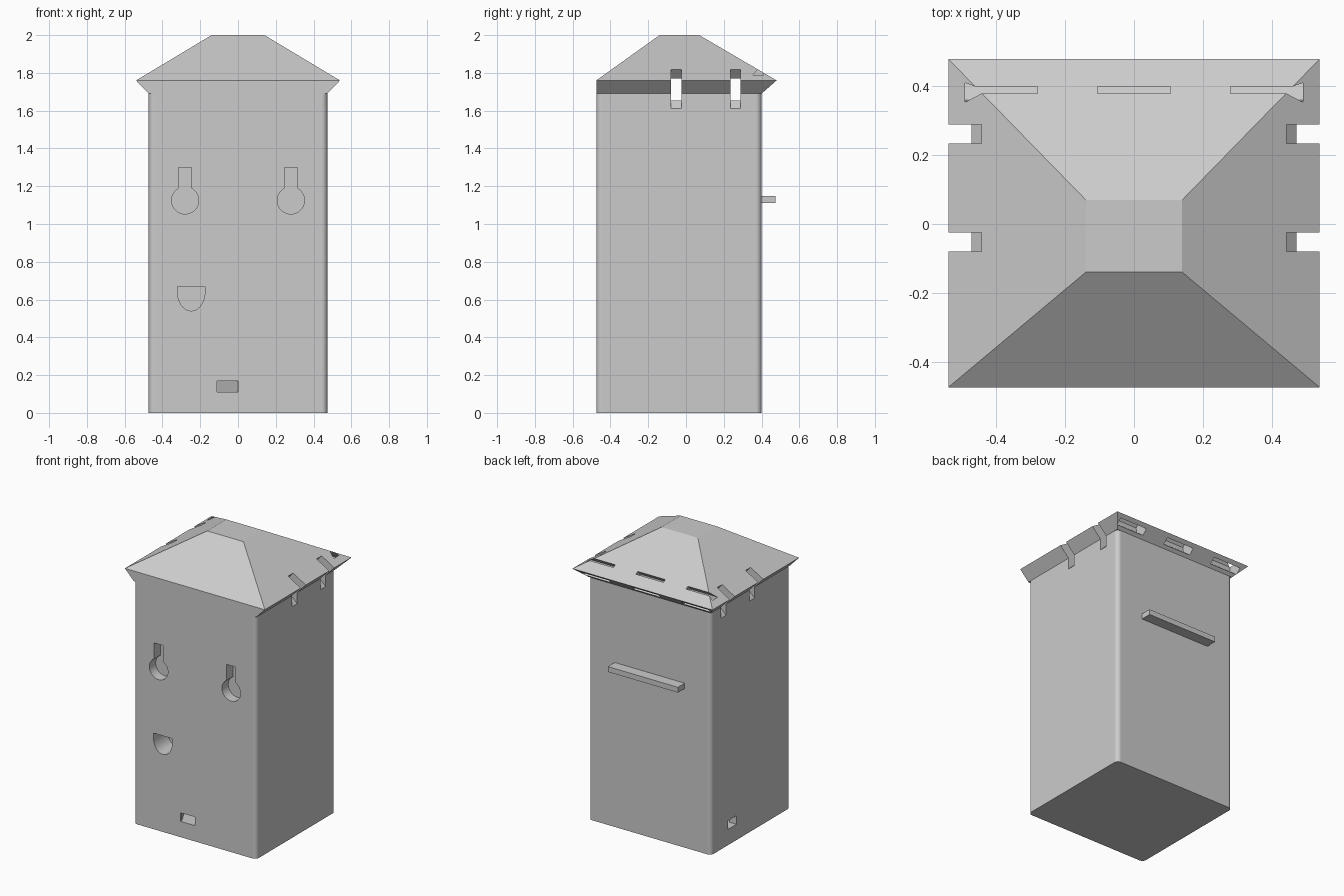
import bpy, bmesh, math

if "Cube" in bpy.data.objects:
    bpy.data.objects.remove(bpy.data.objects["Cube"])

grey = bpy.data.materials.new("light_grey")
grey.diffuse_color = (0.6, 0.6, 0.6, 1)
grey.use_nodes = True
grey.node_tree.nodes["Principled BSDF"].inputs["Base Color"].default_value = grey.diffuse_color


def finish(name, bm):
    bmesh.ops.recalc_face_normals(bm, faces=bm.faces)
    me = bpy.data.meshes.new(name)
    bm.to_mesh(me)
    bm.free()
    me.materials.append(grey)
    ob = bpy.data.objects.new(name, me)
    bpy.context.collection.objects.link(ob)
    return ob


def prism(name, pts, axis, a, b):
    """Extrude a 2D outline along an axis from a to b."""
    place = {"x": lambda p, t: (t, p[0], p[1]),
             "y": lambda p, t: (p[0], t, p[1]),
             "z": lambda p, t: (p[0], p[1], t)}[axis]
    bm = bmesh.new()
    lo = [bm.verts.new(place(p, a)) for p in pts]
    hi = [bm.verts.new(place(p, b)) for p in pts]
    bm.faces.new(lo)
    bm.faces.new(hi)
    n = len(pts)
    for i in range(n):
        j = (i + 1) % n
        bm.faces.new((lo[i], lo[j], hi[j], hi[i]))
    return finish(name, bm)


def rect(x0, x1, y0, y1):
    return [(x0, y0), (x1, y0), (x1, y1), (x0, y1)]


def arc(cx, cy, rx, ry, a0, a1, n):
    out = []
    for i in range(n + 1):
        a = math.radians(a0 + (a1 - a0) * i / n)
        out.append((cx + rx * math.cos(a), cy + ry * math.sin(a)))
    return out


X, Y0, Y1 = 0.473, -0.475, 0.40
SKIRT, EAVE = 1.69, 1.76

# body: tall box with rounded upright corners
r = 0.03
outline = []
for cx, cy, a in ((X - r, Y1 - r, 0), (-X + r, Y1 - r, 90),
                  (-X + r, Y0 + r, 180), (X - r, Y0 + r, 270)):
    outline += arc(cx, cy, r, r, a, a + 90, 6)
body = prism("body", outline, "z", 0, SKIRT)

# roof: undercut skirt, eave and flat-topped hip
bm = bmesh.new()
rings = []
for x, y0, y1, z in ((X, Y0, Y1, SKIRT), (0.54, Y0, 0.48, EAVE), (0.14, -0.14, 0.07, 2.0)):
    rings.append([bm.verts.new((px, py, z)) for px, py in rect(-x, x, y0, y1)])
bm.faces.new(rings[0])
bm.faces.new(rings[2])
for lo, hi in zip(rings, rings[1:]):
    for i in range(4):
        j = (i + 1) % 4
        bm.faces.new((lo[i], lo[j], hi[j], hi[i]))
roof = finish("roof", bm)

# ledge on the back wall
prism("back_ledge", rect(-0.27, 0.27, 1.11, 1.147), "z", 0, 1)
ledge = bpy.data.objects["back_ledge"]
bpy.data.objects.remove(ledge)
ledge = prism("back_ledge", rect(-0.27, 0.27, Y1 - 0.02, 0.475), "z", 1.11, 1.147)

body_cuts, shared_cuts = [], []

# keyhole hangers on the front
half = 0.035
start = math.degrees(math.acos(half / 0.072))
for s in (-1, 1):
    c = s * 0.28
    pts = arc(c, 1.125, 0.072, 0.072, 180 - start, 360 + start, 28)
    pts += [(c + half, 1.30), (c - half, 1.30)]
    body_cuts.append(prism("keyhole_cutter", pts, "y", -0.6, Y0 + 0.07))

# half-round pocket on the front
pts = [(-0.32, 0.67)] + arc(-0.2475, 0.64, 0.0725, 0.10, 180, 360, 18) + [(-0.175, 0.67)]
body_cuts.append(prism("pocket_cutter", pts, "y", -0.6, Y0 + 0.15))

# cable channel from the front to the left side
pts = [(-0.11, -0.6), (0, -0.6), (0, -0.46), (-0.36, 0.21),
       (-0.6, 0.21), (-0.6, 0.12), (-0.42, 0.12), (-0.11, -0.46)]
body_cuts.append(prism("cable_cutter", pts, "z", 0.11, 0.17))

# strap tunnels running side to side under the roof
side = [(0.43, 1.655), (0.475, 1.61), (0.6, 1.61), (0.6, 1.82), (0.445, 1.82), (0.40, 1.77)]
strap = side + [(-x, z) for x, z in reversed(side)]
for y in (-0.052, 0.262):
    shared_cuts.append(prism("strap_cutter", strap, "y", y - 0.0275, y + 0.0275))

# slots through the back eave
slot = [(0.37, 1.84), (0.39, 1.84), (0.40, 1.807), (0.41, 1.79), (0.46, 1.735),
        (0.43, 1.70), (0.36, 1.755), (0.355, 1.79), (0.38, 1.8185)]
roof_cuts = [prism("eave_slot_cutter", slot, "x", c - 0.106, c + 0.106)
             for c in (-0.386, 0, 0.386)]


def cut(ob, cutters):
    for c in cutters:
        m = ob.modifiers.new("cut", "BOOLEAN")
        m.operation = "DIFFERENCE"
        m.solver = "EXACT"
        m.object = c
    dg = bpy.context.evaluated_depsgraph_get()
    me = bpy.data.meshes.new_from_object(ob.evaluated_get(dg))
    ob.modifiers.clear()
    ob.data = me


cut(body, body_cuts + shared_cuts)
cut(roof, roof_cuts + shared_cuts)
for c in body_cuts + shared_cuts + roof_cuts:
    bpy.data.objects.remove(c)

# smooth rounded corners, keep the flats flat
bpy.ops.object.select_all(action="DESELECT")
body.select_set(True)
bpy.context.view_layer.objects.active = body
bpy.ops.object.shade_smooth_by_angle(angle=math.radians(30))
w = body.modifiers.new("flat_walls", "WEIGHTED_NORMAL")
w.keep_sharp = True
